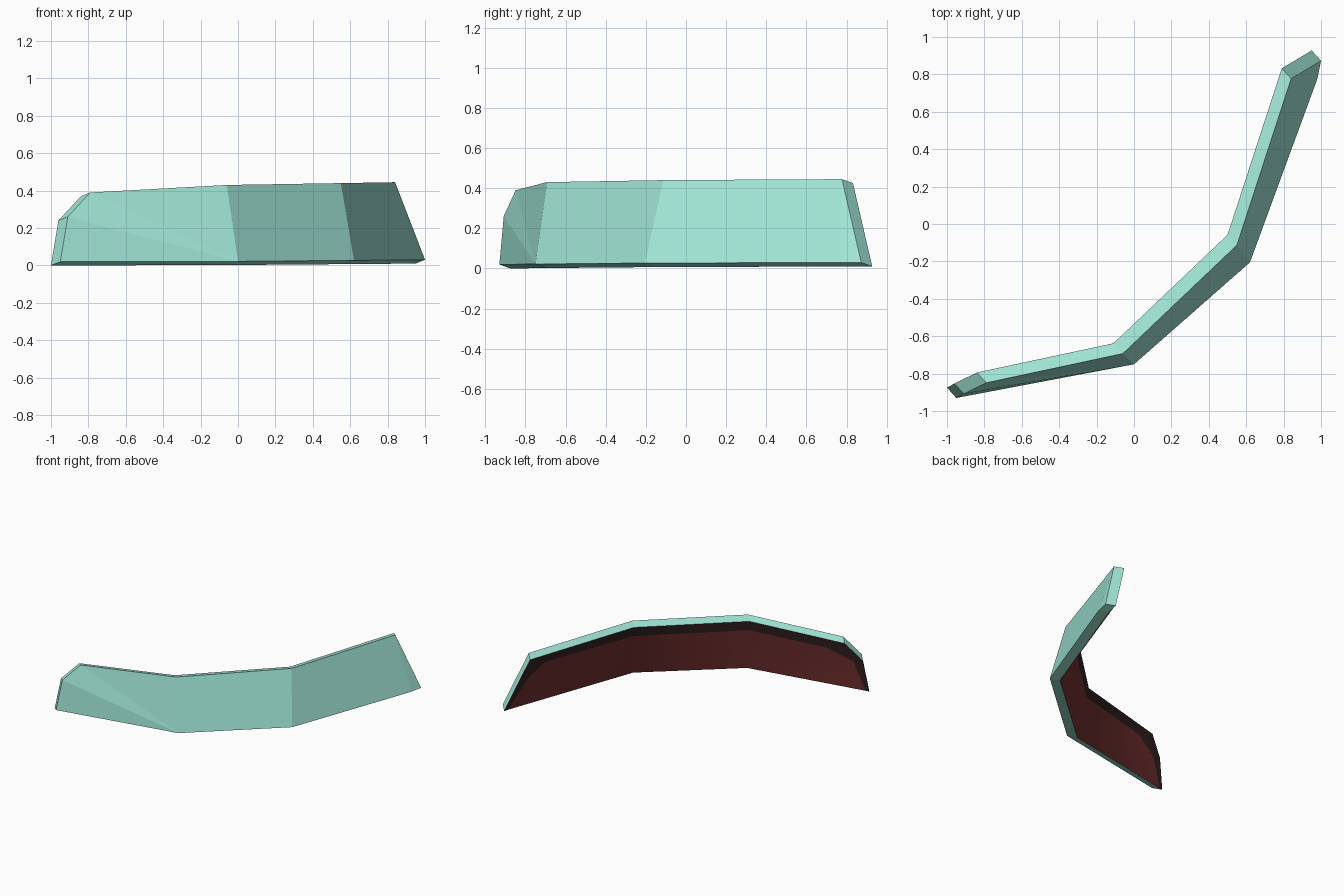
import bpy, bmesh
from mathutils import Vector

if "Cube" in bpy.data.objects:
    bpy.data.objects.remove(bpy.data.objects["Cube"])


def material(name, rgb):
    m = bpy.data.materials.new(name)
    m.diffuse_color = (*rgb, 1)
    m.use_nodes = True
    m.node_tree.nodes["Principled BSDF"].inputs["Base Color"].default_value = m.diffuse_color
    return m


def add_object(name, bm, mats):
    mesh = bpy.data.meshes.new(name)
    bm.to_mesh(mesh)
    bm.free()
    for m in mats:
        mesh.materials.append(m)
    obj = bpy.data.objects.new(name, mesh)
    bpy.context.collection.objects.link(obj)
    return obj


# Colours
teal = material("pale teal", (0.36, 0.80, 0.68))
red = material("dark red", (0.174, 0.030, 0.030))
black = material("warm black", (0.035, 0.016, 0.016))

# Front outline, counter-clockwise seen from the front
outline = [Vector(p) for p in (
    (-0.95, -0.93, 0.02), (0.0, -0.75, 0.022), (0.62, -0.205, 0.027),
    (0.98, 0.775, 0.03), (1.0, 0.873, 0.03),             # bottom edge
    (0.84, 0.777, 0.445), (0.55, -0.113, 0.44),
    (-0.06, -0.693, 0.43), (-0.79, -0.849, 0.39),        # top edge
    (-0.91, -0.908, 0.26),                               # clipped left corner
)]
depth = Vector((-0.05, 0.055, -0.02))
rear = [p + depth for p in outline]

# Folded front panel with its rim swept backwards
bm = bmesh.new()
front = [bm.verts.new(p) for p in outline]
back = [bm.verts.new(p) for p in rear]
for ids in ((0, 1, 9), (9, 1, 8), (8, 1, 7), (1, 2, 6, 7), (2, 3, 5, 6), (3, 4, 5)):
    bm.faces.new([front[i] for i in ids])
n = len(outline)
for i in range(n):
    j = (i + 1) % n
    bm.faces.new((front[j], front[i], back[i], back[j]))
add_object("curved_panel", bm, [teal])

# Back lining: red field inside a black border on the top and both ends
b = rear
points = {f"b{i}": p for i, p in enumerate(rear)}
points.update({
    "i0": b[0].lerp(b[1], 0.03), "i4": b[4].lerp(b[3], 0.35),
    "im": b[5].lerp(b[4], 0.35).lerp(b[2], 0.07),
    "i5": b[5].lerp(b[2], 0.15), "i6": b[6].lerp(b[2], 0.19),
    "i7": b[7].lerp(b[1], 0.19), "i8": b[8].lerp(b[1], 0.18),
    "i9": b[9].lerp(b[1], 0.08),
})
field = ("i0 b1 i7 i8 i9", "b1 b2 i6 i7", "b2 b3 i4 im i5 i6")
border = ("b0 i0 i9 b9", "b9 i9 i8 b8", "i8 i7 b7 b8",
          "i7 i6 b6 b7", "i6 i5 b5 b6", "i4 b4 b5 i5 im")
bm = bmesh.new()
verts = {k: bm.verts.new(p) for k, p in points.items()}
for slot, group in enumerate((field, border)):
    for names in group:
        face = bm.faces.new([verts[k] for k in reversed(names.split())])
        face.material_index = slot
        face.smooth = True
add_object("back_lining", bm, [red, black])
